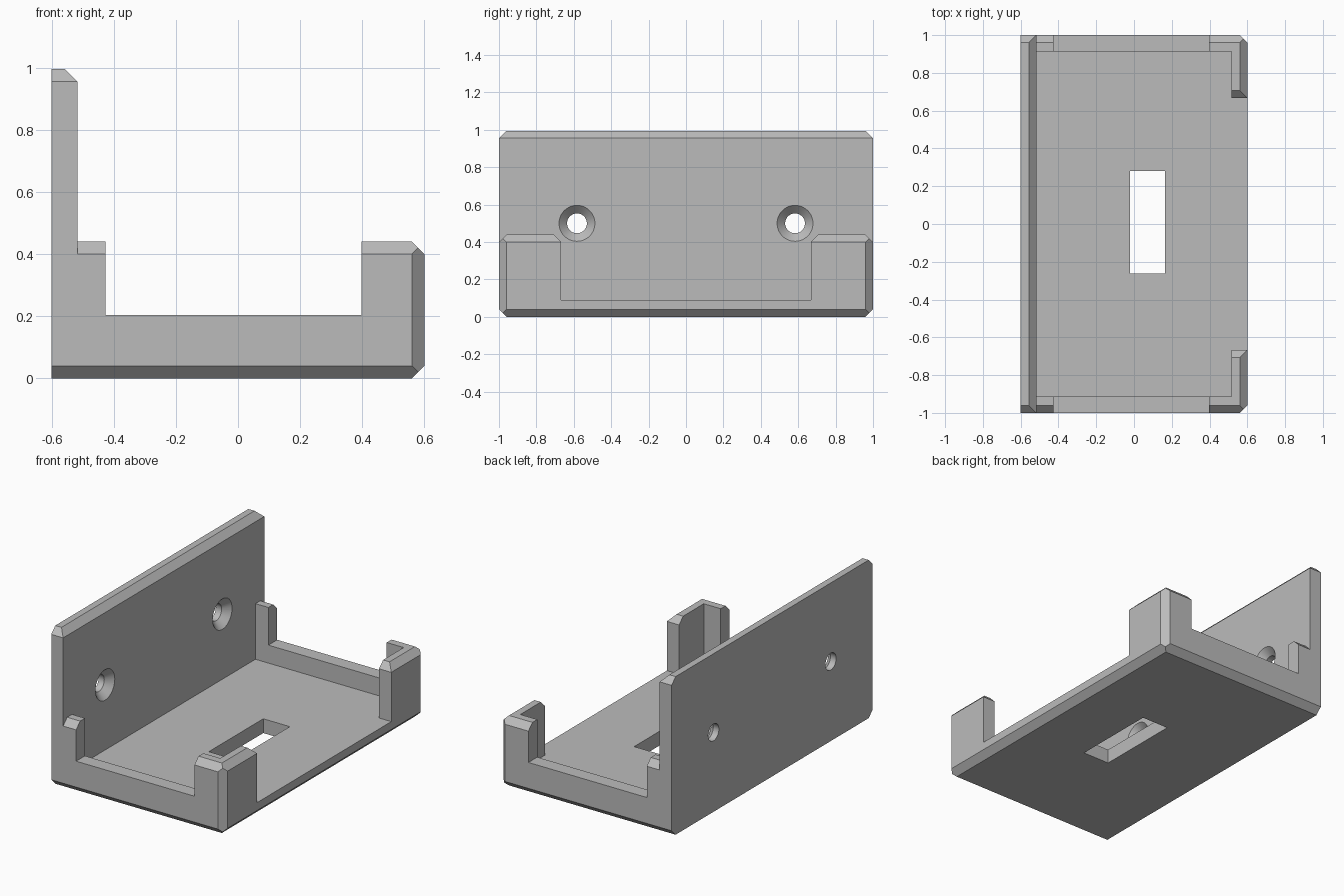
import bpy, bmesh, math
from mathutils import Vector, Matrix

if "Cube" in bpy.data.objects:
    bpy.data.objects.remove(bpy.data.objects["Cube"])

C = 0.04          # chamfer size
WALL = -0.517     # inner face of the tall wall

grey = bpy.data.materials.new("plastic grey")
grey.diffuse_color = (0.5, 0.5, 0.5, 1)
grey.use_nodes = True
grey.node_tree.nodes["Principled BSDF"].inputs["Base Color"].default_value = grey.diffuse_color


def add_object(name, bm):
    bmesh.ops.recalc_face_normals(bm, faces=bm.faces)
    mesh = bpy.data.meshes.new(name)
    bm.to_mesh(mesh)
    bm.free()
    mesh.materials.append(grey)
    obj = bpy.data.objects.new(name, mesh)
    bpy.context.collection.objects.link(obj)
    return obj


def prism(profile, place, a, b):
    """Extrude a 2D profile from a to b; place(u, v, t) gives the 3D point."""
    bm = bmesh.new()
    ends = [[bm.verts.new(place(u, v, t)) for u, v in profile] for t in (a, b)]
    n = len(profile)
    for ring in ends:
        bm.faces.new(ring)
    for i in range(n):
        j = (i + 1) % n
        bm.faces.new((ends[0][i], ends[0][j], ends[1][j], ends[1][i]))
    return bm


def along_x(u, v, t):
    return (t, u, v)


def along_y(u, v, t):
    return (u, t, v)


def box(x0, x1, y0, y1, z0, z1):
    return prism([(y0, z0), (y1, z0), (y1, z1), (y0, z1)], along_x, x0, x1)


def cone(r1, r2, x0, x1, y, z):
    bm = bmesh.new()
    place = Matrix.Translation(((x0 + x1) / 2, y, z)) @ Matrix.Rotation(math.pi / 2, 4, 'Y')
    bmesh.ops.create_cone(bm, cap_ends=True, segments=48, radius1=r1, radius2=r2,
                          depth=x1 - x0, matrix=place)
    return bm


# Tray and tall wall as one L-shaped profile, chamfered by plane cuts
profile = [(-0.6, 0), (0.6 - C, 0), (0.6, C), (0.6, 0.44 - C), (0.6 - C, 0.44),
           (WALL, 0.44), (WALL, 0.995 - C), (WALL - C, 0.995), (-0.6, 0.995)]
body = prism(profile, along_y, -1, 1)
for s in (-1, 1):
    for point, normal in (((0, s, C), (0, s, -1)),            # bottom edge
                          ((0.6, s * (1 - C), 0), (1, s, 0)),  # right corner
                          ((0, s, 0.995 - C), (0, s, 1))):     # wall top corner
        bmesh.ops.recalc_face_normals(body, faces=body.faces)
        cut = bmesh.ops.bisect_plane(body, geom=body.verts[:] + body.edges[:] + body.faces[:],
                                     plane_co=Vector(point), plane_no=Vector(normal),
                                     clear_outer=True)
        edges = [e for e in cut["geom_cut"] if isinstance(e, bmesh.types.BMEdge)]
        bmesh.ops.holes_fill(body, edges=edges, sides=0)
bracket = add_object("bracket", body)

cutters = [
    ("tray_cutter", box(WALL, 0.515, -0.912, 0.912, 0.09, 1.2)),
    ("end_notch_cutter", box(-0.427, 0.397, -1.2, 1.2, 0.203, 1.2)),
    ("slot_cutter", box(-0.02, 0.165, -0.262, 0.28, -0.2, 0.3)),
    # Side opening with flared top
    ("side_opening_cutter", prism([(-0.667, 0.09), (0.667, 0.09), (0.667, 0.4), (0.767, 0.5),
                                   (-0.767, 0.5), (-0.667, 0.4)], along_x, 0.4, 0.8)),
]
for s in (-1, 1):
    # Sloped top of the end walls, then the countersunk screw hole
    cutters += [
        ("rim_chamfer_cutter", prism([(s * 1.1, 0.3), (s * 1.1, 0.6), (s * 0.8, 0.6)],
                                     along_x, WALL, 0.8)),
        ("screw_hole_cutter", cone(0.053, 0.053, -0.8, -0.45, s * 0.583, 0.5)),
        ("countersink_cutter", cone(0.04, 0.106, WALL - 0.056, WALL + 0.01, s * 0.583, 0.5)),
    ]

for name, bm in cutters:
    cutter = add_object(name, bm)
    cutter.hide_render = True
    cutter.hide_set(True)
    mod = bracket.modifiers.new(name, 'BOOLEAN')
    mod.operation = 'DIFFERENCE'
    mod.solver = 'EXACT'
    mod.object = cutter

# Apply the cuts and smooth only the round holes
bpy.context.view_layer.objects.active = bracket
bracket.select_set(True)
for mod in list(bracket.modifiers):
    bpy.ops.object.modifier_apply(modifier=mod.name)
bpy.ops.object.shade_smooth_by_angle(angle=math.radians(25))
for obj in list(bpy.data.objects):
    if obj.hide_render:
        bpy.data.objects.remove(obj)
